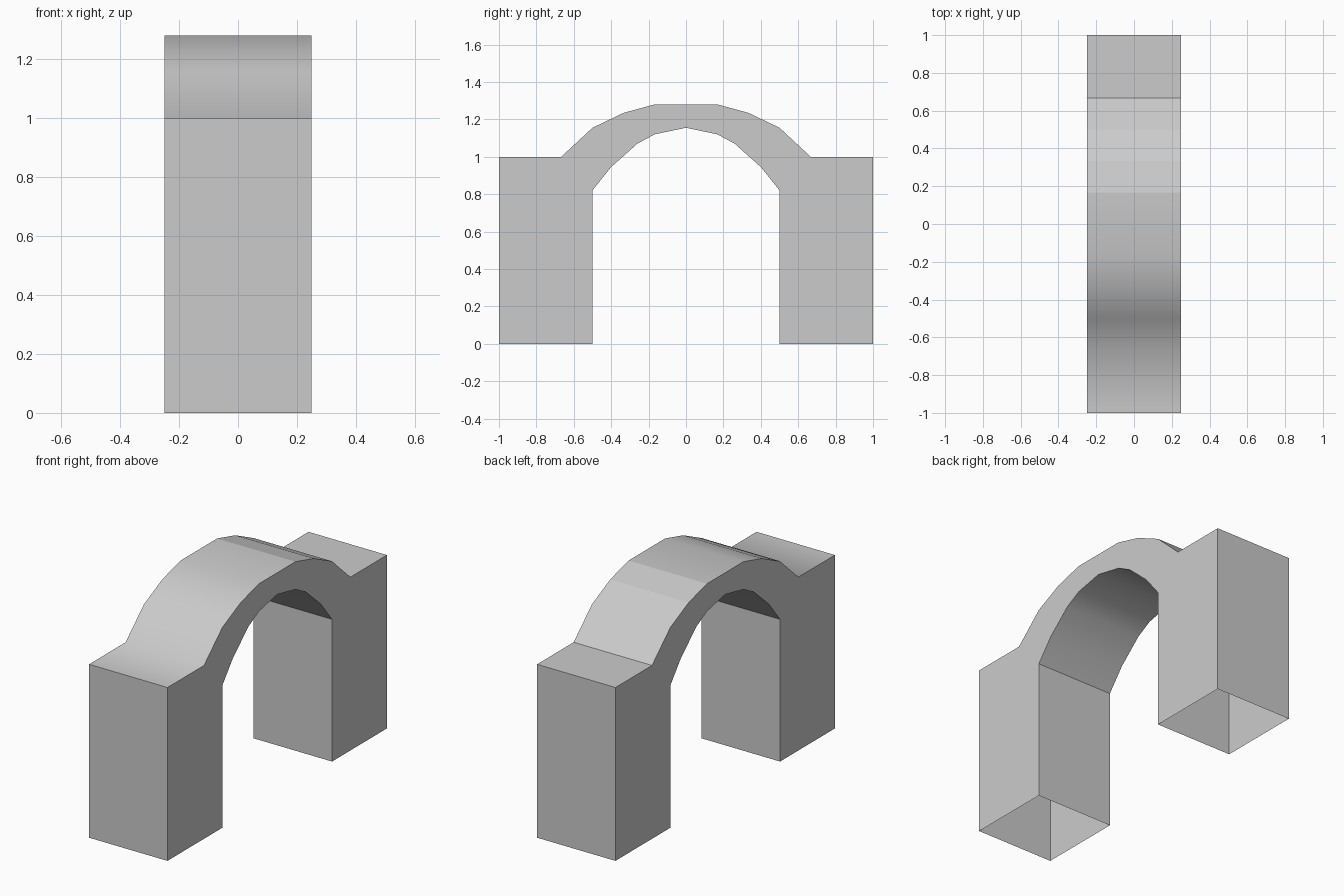
import bpy, bmesh

if "Cube" in bpy.data.objects:
    bpy.data.objects.remove(bpy.data.objects["Cube"])

# Arch silhouette in (y, z): outer edge and inner edge of the +y half
outer = [(1, 0), (1, 1), (0.667, 1), (0.5, 1.155), (0.333, 1.235), (0.167, 1.28)]
inner = [(0.5, 0), (0.5, 0.82), (0.4, 0.945), (0.26, 1.07), (0.167, 1.12)]


def mirrored(points):
    return [(-y, z) for y, z in points]


profile = (outer + mirrored(outer)[::-1]
           + mirrored(inner) + [(0, 1.155)] + inner[::-1])

# Extrude the silhouette across the width
bm = bmesh.new()
side = bm.faces.new([bm.verts.new((-0.25, y, z)) for y, z in profile])
ext = bmesh.ops.extrude_face_region(bm, geom=[side], use_keep_orig=True)
bmesh.ops.translate(bm, vec=(0.5, 0, 0),
                    verts=[v for v in ext["geom"] if isinstance(v, bmesh.types.BMVert)])
bmesh.ops.recalc_face_normals(bm, faces=bm.faces)

# Both feet are open underneath
feet = [f for f in bm.faces if all(v.co.z < 0.001 for v in f.verts)]
bmesh.ops.delete(bm, geom=feet, context='FACES')

# Front half of the crown and the underside are smooth, the rear slope is faceted
bm.normal_update()
for f in bm.faces:
    y = f.calc_center_median().y
    f.smooth = (f.normal.z > 0.3 and y < 0.1) or f.normal.z < -0.3
for e in bm.edges:
    e.smooth = (len(e.link_faces) == 2 and all(f.smooth for f in e.link_faces)
                and e.calc_face_angle() < 0.9)

mesh = bpy.data.meshes.new("arch_bridge")
bm.to_mesh(mesh)
bm.free()
arch = bpy.data.objects.new("arch_bridge", mesh)
bpy.context.collection.objects.link(arch)
